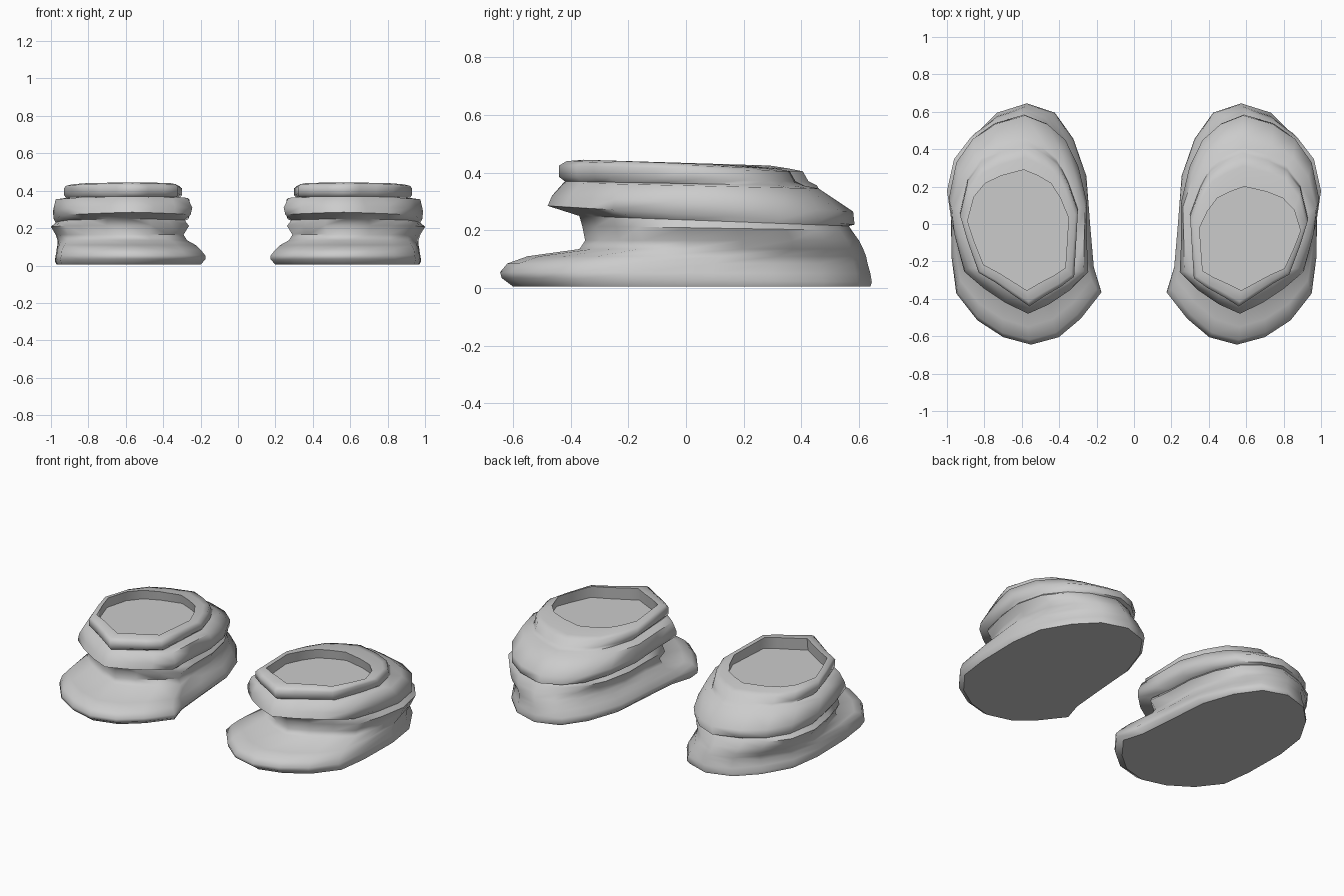
import bpy, bmesh, math

if "Cube" in bpy.data.objects:
    bpy.data.objects.remove(bpy.data.objects["Cube"])

grey = bpy.data.materials.new("plain grey")
grey.diffuse_color = (0.6, 0.6, 0.6, 1)
grey.use_nodes = True
grey.node_tree.nodes["Principled BSDF"].inputs["Base Color"].default_value = grey.diffuse_color

# Sole outline and collar outline, matching points, toe first
SOLE = [(.55, -.64), (.70, -.60), (.84, -.51), (.95, -.37), (.975, -.18), (.98, .10),
        (.95, .31), (.85, .48), (.73, .60), (.57, .65), (.42, .60), (.32, .46),
        (.25, .26), (.23, .0), (.21, -.23), (.17, -.36), (.28, -.50), (.40, -.60)]
COLLAR = [(.56, -.43), (.65, -.37), (.74, -.31), (.83, -.26), (.89, -.10), (.93, .03),
          (.89, .19), (.82, .28), (.72, .33), (.58, .37), (.49, .33), (.41, .28),
          (.35, .18), (.30, .05), (.31, -.12), (.32, -.28), (.39, -.33), (.48, -.38)]

# Rings from the ground up:
# x inner, x outer, y front, y back, z front, z back, blend to collar, heel pinch
RINGS = [
    (.20, .97, -.60, .64, .005, .005, 0, 0),
    (.175, .98, -.64, .645, .035, .02, 0, 0),
    (.175, .975, -.645, .64, .055, .05, 0, .03),
    (.20, .97, -.62, .63, .085, .085, 0, .05),
    (.225, .965, -.55, .625, .11, .11, .1, .06),
    (.265, .965, -.37, .615, .135, .135, .35, .06),
    (.28, .975, -.35, .60, .165, .165, .5, .03),
    (.25, 1.0, -.36, .575, .215, .20, .5, 0),
    (.275, .975, -.37, .565, .25, .215, .5, 0),
    (.24, .985, -.48, .585, .285, .22, .55, 0),
    (.23, .99, -.465, .58, .32, .265, .6, 0),
    (.25, .975, -.425, .46, .365, .345, .8, 0),
    (.31, .92, -.42, .41, .37, .355, .9, 0),
    (.30, .93, -.44, .38, .385, .37, 1, 0),
    (.30, .93, -.44, .36, .425, .405, 1, 0),
    (.315, .92, -.415, .31, .44, .415, 1, 0),
    (.35, .89, -.355, .20, .445, .425, 1, 0),
    (.34, .90, -.365, .21, .37, .37, 1, 0),
]


def normalise(outline):
    xs, ys = zip(*outline)
    return [((x - min(xs)) / (max(xs) - min(xs)), (y - min(ys)) / (max(ys) - min(ys)))
            for x, y in outline]


def shoe(name, side, opening_back):
    bm = bmesh.new()
    sole, collar = normalise(SOLE), normalise(COLLAR)
    rows = []
    for i, (x0, x1, y0, y1, z0, z1, t, pinch) in enumerate(RINGS):
        if i >= len(RINGS) - 6:  # length of the collar and foot opening
            y1 += opening_back * (1 if i >= len(RINGS) - 2 else .5)
        row = []
        for (ax, ay), (bx, by) in zip(sole, collar):
            u, v = ax + (bx - ax) * t, ay + (by - ay) * t
            if v > .6:
                u = .5 + (u - .5) * (1 - pinch * min(1, (v - .6) / .2))
            row.append(bm.verts.new((side * (x0 + (x1 - x0) * u),
                                     y0 + (y1 - y0) * v, z0 + (z1 - z0) * v)))
        rows.append(row)
    n = len(SOLE)
    for a, b in zip(rows, rows[1:]):
        for k in range(n):
            bm.faces.new((a[k], a[(k + 1) % n], b[(k + 1) % n], b[k]))
    bm.faces.new(rows[0][::-1])   # flat underside
    bm.faces.new(rows[-1])        # insole
    bmesh.ops.recalc_face_normals(bm, faces=bm.faces)
    mesh = bpy.data.meshes.new(name)
    bm.to_mesh(mesh)
    bm.free()
    mesh.materials.append(grey)
    ob = bpy.data.objects.new(name, mesh)
    bpy.context.collection.objects.link(ob)
    bpy.ops.object.select_all(action='DESELECT')
    ob.select_set(True)
    bpy.context.view_layer.objects.active = ob
    bpy.ops.object.shade_smooth_by_angle(angle=math.radians(60))
    for face in mesh.polygons:    # keep underside and insole flat
        if len(face.vertices) > 4:
            face.use_smooth = False


shoe("right_shoe", 1, 0)
shoe("left_shoe", -1, .09)
